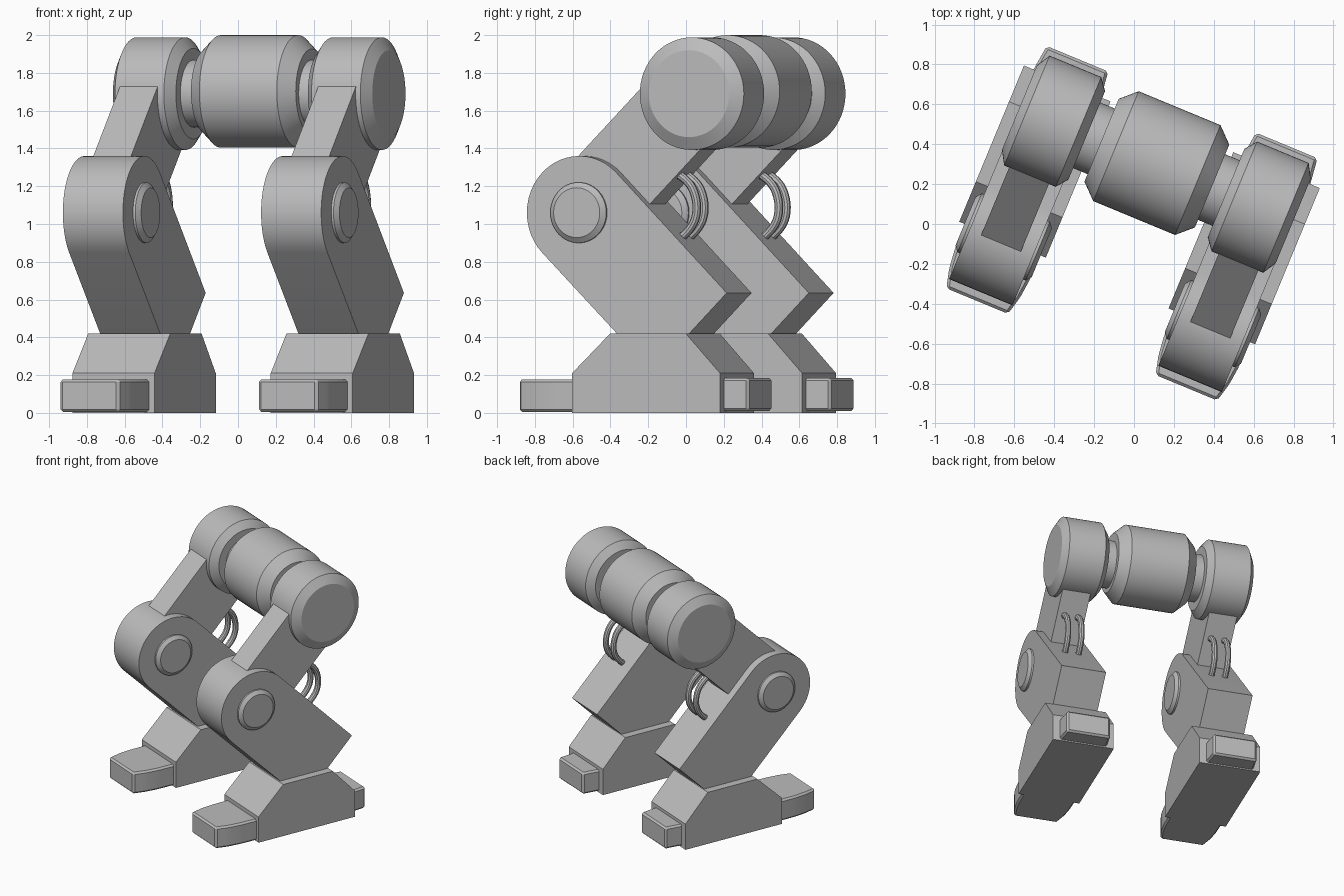
import bpy, bmesh
from math import radians, sin, cos, pi
from mathutils import Matrix, Vector

if "Cube" in bpy.data.objects:
    bpy.data.objects.remove(bpy.data.objects["Cube"])

# Single grey material
grey = bpy.data.materials.new("plain_grey")
grey.use_nodes = True
colour = (0.5, 0.5, 0.5, 1)
grey.diffuse_color = colour
grey.node_tree.nodes["Principled BSDF"].inputs["Base Color"].default_value = colour

# The legs are built along x, then the whole model is turned about z
MID = -0.011
TURN = Matrix.Rotation(radians(-22.5), 4, "Z") @ Matrix.Translation((MID, 0, 0))
LEG_X = 0.568
HIP = Vector((0, 0.32, 1.69))
KNEE = Vector((0, -0.31, 1.06))


def finish(name, bm, x=0.0, bevel=0.0):
    bmesh.ops.remove_doubles(bm, verts=bm.verts, dist=1e-5)
    bmesh.ops.recalc_face_normals(bm, faces=bm.faces)
    if bevel:
        bmesh.ops.bevel(bm, geom=bm.edges[:], offset=bevel, segments=1, affect="EDGES")
    bm.transform(TURN @ Matrix.Translation((x, 0, 0)))
    mesh = bpy.data.meshes.new(name)
    bm.to_mesh(mesh)
    bm.free()
    mesh.materials.append(grey)
    ob = bpy.data.objects.new(name, mesh)
    bpy.context.collection.objects.link(ob)
    bpy.ops.object.select_all(action="DESELECT")
    ob.select_set(True)
    bpy.context.view_layer.objects.active = ob
    bpy.ops.object.shade_smooth_by_angle(angle=radians(25))
    return ob


def prism(name, outline, axis, low, high, x=0.0, bevel=0.0):
    """Extrude an outline: (y, z) along x, or (x, y) along z."""
    bm = bmesh.new()
    place = (lambda a, b: (low, a, b)) if axis == "x" else (lambda a, b: (a, b, low))
    face = bm.faces.new([bm.verts.new(place(a, b)) for a, b in outline])
    new = bmesh.ops.extrude_face_region(bm, geom=[face])["geom"]
    step = Vector((high - low, 0, 0) if axis == "x" else (0, 0, high - low))
    bmesh.ops.translate(bm, vec=step, verts=[v for v in new if isinstance(v, bmesh.types.BMVert)])
    return finish(name, bm, x, bevel)


def lathe(name, profile, centre, x=0.0, steps=64):
    """Spin an (x, radius) profile about an axis parallel to x."""
    bm = bmesh.new()
    rings = [[bm.verts.new((px, centre.y + r * cos(2 * pi * i / steps),
                            centre.z + r * sin(2 * pi * i / steps)))
              for i in range(steps)] for px, r in profile]
    for a, b in zip(rings, rings[1:]):
        for i in range(steps):
            j = (i + 1) % steps
            bm.faces.new((a[i], a[j], b[j], b[i]))
    bm.faces.new(rings[0])
    bm.faces.new(rings[-1])
    return finish(name, bm, x)


def cable(name, points, x):
    """Round tube along a smooth path of (y, z) points."""
    curve = bpy.data.curves.new(name, "CURVE")
    curve.dimensions = "3D"
    curve.bevel_depth = 0.023
    curve.bevel_resolution = 3
    spline = curve.splines.new("NURBS")
    spline.points.add(len(points) - 1)
    for p, (y, z) in zip(spline.points, points):
        p.co = (0, y, z, 1)
    spline.use_endpoint_u = True
    spline.order_u = 3
    spline.resolution_u = 6
    helper = bpy.data.objects.new(name, curve)
    bpy.context.collection.objects.link(helper)
    mesh = bpy.data.meshes.new_from_object(
        helper.evaluated_get(bpy.context.evaluated_depsgraph_get()))
    bpy.data.objects.remove(helper)
    bm = bmesh.new()
    bm.from_mesh(mesh)
    bpy.data.meshes.remove(mesh)
    return finish(name, bm, x)


def mirror_outline(half):
    return half + [(-x, y) for x, y in reversed(half)]


# Central body drum and the axle running through the hips
lathe("body_drum", [(-0.3, 0.225), (-0.222, 0.298), (0.222, 0.298), (0.3, 0.225)],
      Vector((0, 0.326, 1.702)))
lathe("hip_axle", [(-0.45, 0.178), (0.45, 0.178)], HIP)

# Shin outline: round knee, straight sides at 45 degrees, kinked ankle
knee_arc = [(KNEE.y + 0.3 * cos(radians(45 + 180 * i / 24)),
             KNEE.z + 0.3 * sin(radians(45 + 180 * i / 24))) for i in range(25)]
shin_outline = knee_arc + [(-0.094, 0.42), (0.32, 0.42), (0.535, 0.635)]

# Thigh outline: a bar from knee to hip
across = Vector((0, -1, 1)).normalized() * 0.235
thigh_outline = [(p.y, p.z) for p in (KNEE + across, HIP + across, HIP - across, KNEE - across)]

foot_outline = [(-0.325, 0), (-0.325, 0.21), (-0.107, 0.42),
                (0.327, 0.42), (0.523, 0.21), (0.523, 0)]
toe_outline = mirror_outline([(0.167, -0.658), (0.192, -0.56), (0.203, -0.46), (0.205, -0.3)])
heel_outline = mirror_outline([(0.186, 0.5), (0.167, 0.657)])
cable_path = [(0.17, 1.28), (0.27, 1.24), (0.325, 1.1), (0.29, 0.97), (0.2, 0.91)]

for side, s in (("left", 1), ("right", -1)):
    x = s * LEG_X
    drum = [(-0.19, 0.24), (-0.145, 0.298), (0.135, 0.298), (0.175, 0.23)]
    lathe(side + "_hip_drum", [(s * a, r) for a, r in drum], HIP, x)
    prism(side + "_thigh", thigh_outline, "x", -0.108, 0.108, x)
    prism(side + "_shin", shin_outline, "x", -0.172, 0.172, x)
    for where, d in (("outer", s), ("inner", -s)):
        lathe(f"{side}_{where}_knee_cap",
              [(d * 0.16, 0.16), (d * 0.185, 0.16), (d * 0.207, 0.132)], KNEE, x)
    prism(side + "_foot", foot_outline, "x", -0.235, 0.235, x)
    prism(side + "_toe", toe_outline, "z", 0.005, 0.178, x, 0.014)
    prism(side + "_heel", heel_outline, "z", 0.01, 0.185, x, 0.014)
    for n, off in enumerate((-0.052, 0.052)):
        cable(f"{side}_cable_{n + 1}", cable_path, x + off)
